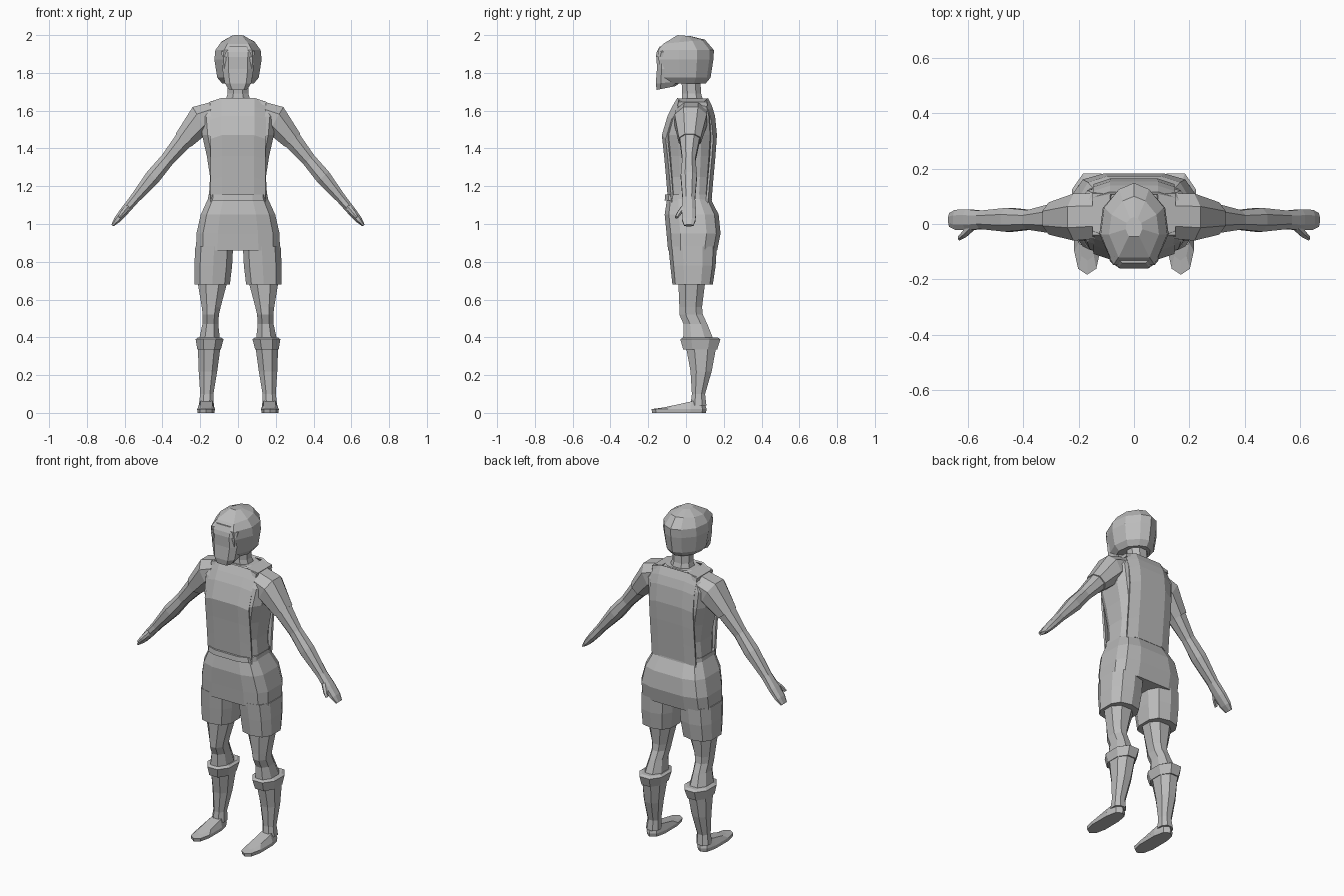
import bpy, bmesh, math

if "Cube" in bpy.data.objects:
    bpy.data.objects.remove(bpy.data.objects["Cube"], do_unlink=True)

grey = bpy.data.materials.new("plain_grey")
grey.use_nodes = True
colour = (.5, .5, .5, 1)
grey.diffuse_color = colour
grey.node_tree.nodes["Principled BSDF"].inputs["Base Color"].default_value = colour


def section(sides, power):
    """Unit cross-section, from round (power 1) to boxy (power near 0)."""
    points = []
    for i in range(sides):
        angle = (i + .5) * math.tau / sides
        c, s = math.cos(angle), math.sin(angle)
        points.append((math.copysign(abs(c) ** power, c), math.copysign(abs(s) ** power, s)))
    widest = max(u for u, v in points)
    deepest = max(v for u, v in points)
    return [(u / widest, v / deepest) for u, v in points]


ROUND = section(8, .9)
SOFT = section(10, .75)
BOXY = section(12, .55)
FACE = section(8, .55)

# Head plan: flat front, pointed back
half_head = [(.62, -1), (1, -.25), (.9, .4), (.45, .85)]
HEAD = half_head + [(0, 1)] + [(-u, v) for u, v in reversed(half_head)]


def ring(z, wide, deep, x=0, y=0, roll=0, slope=0):
    """One cross-section: half width, half depth, centre, roll and slope along y."""
    return z, wide, deep, x, y, math.radians(roll), slope


def leg_ring(z, wide, deep, y):
    """The legs spread slightly towards the ground."""
    return ring(z, wide, deep, x=.17 - z / 20, y=y)


def arm_ring(x, wide, deep, y=.015, roll=40):
    """The arms hang along one sloping line."""
    return ring(1.79 - 1.2 * x, wide, deep, x=x, y=y, roll=roll)


def finish(name, bm):
    bmesh.ops.recalc_face_normals(bm, faces=bm.faces)
    mesh = bpy.data.meshes.new(name)
    bm.to_mesh(mesh)
    bm.free()
    mesh.materials.append(grey)
    ob = bpy.data.objects.new(name, mesh)
    bpy.context.collection.objects.link(ob)
    return ob


def skin(bm, rows):
    """Bridge neighbouring rows of vertices with quads."""
    for low, high in zip(rows, rows[1:]):
        for a, b, c, d in zip(low, low[1:], high[1:], high):
            bm.faces.new((a, b, c, d))


def loft(name, shape, *rings, side=1):
    bm = bmesh.new()
    loops = []
    for z, wide, deep, x, y, roll, slope in rings:
        across, up = wide * math.cos(roll), wide * math.sin(roll)
        loops.append([bm.verts.new((side * (x + u * across), y + v * deep,
                                    z + u * up + v * deep * slope)) for u, v in shape])
    skin(bm, [loop + loop[:1] for loop in loops])
    bm.faces.new(loops[0])
    bm.faces.new(loops[-1])
    return finish(name, bm)


def pair(name, shape, *rings):
    loft("left_" + name, shape, *rings, side=1)
    loft("right_" + name, shape, *rings, side=-1)


def panel(name, rings, facing):
    """Shirt panel hung just outside the given rings, its edges bent inwards."""
    bm = bmesh.new()
    rows = []
    for z, wide, deep, x, y, roll, slope in rings:
        out = y + facing * (deep + .01)
        rows.append([bm.verts.new((across, out - facing * drop, z - drop))
                     for across, drop in ((-.145, .02), (-.085, 0), (.085, 0), (.145, .02))])
    skin(bm, rows)
    ob = finish(name, bm)
    thickness = ob.modifiers.new("thickness", "SOLIDIFY")
    thickness.thickness = .012
    thickness.offset = 0


# Head: hair cap, face beneath a fringe, neck
loft("hair", HEAD,
     ring(z=1.745, wide=.085, deep=.105),
     ring(z=1.775, wide=.11, deep=.13),
     ring(z=1.87, wide=.125, deep=.145),
     ring(z=1.92, wide=.12, deep=.148),
     ring(z=1.965, wide=.09, deep=.11, y=-.01, slope=.1),
     ring(z=1.997, wide=.03, deep=.035, y=-.01, slope=-.08))
loft("face", FACE,
     ring(z=1.72, wide=.05, deep=.05, y=-.105, slope=.2),
     ring(z=1.75, wide=.07, deep=.07, y=-.09, slope=.1),
     ring(z=1.82, wide=.083, deep=.064, y=-.09),
     ring(z=1.89, wide=.08, deep=.066, y=-.09))
loft("fringe", FACE,
     ring(z=1.885, wide=.085, deep=.06, y=-.1),
     ring(z=1.91, wide=.088, deep=.065, y=-.09),
     ring(z=1.94, wide=.07, deep=.06, y=-.08))
loft("neck", ROUND,
     ring(z=1.64, wide=.07, deep=.06, y=.035),
     ring(z=1.69, wide=.055, deep=.05, y=.03),
     ring(z=1.78, wide=.055, deep=.05, y=.025))

# Shirt: body, front and back panels, shoulder straps
shirt = [ring(z=1.13, wide=.155, deep=.1, y=.02),
         ring(z=1.25, wide=.148, deep=.11, y=.02),
         ring(z=1.36, wide=.165, deep=.12, y=.02),
         ring(z=1.47, wide=.19, deep=.13, y=.018),
         ring(z=1.57, wide=.2, deep=.11, y=.028),
         ring(z=1.62, wide=.17, deep=.09, y=.033),
         ring(z=1.665, wide=.085, deep=.066, y=.035)]
loft("torso", BOXY, *shirt)
panel("front_panel", shirt, facing=-1)
panel("back_panel", shirt, facing=1)
pair("shoulder_strap", section(4, .5),
     ring(z=1.635, wide=.035, deep=.08, x=.115, y=.035, roll=-15),
     ring(z=1.655, wide=.033, deep=.075, x=.118, y=.035, roll=-15))

# Arms: sleeve, bare arm with hand, thumb
pair("sleeve", ROUND,
     ring(z=1.59, wide=.065, deep=.08, x=.1, y=.03, roll=80),
     arm_ring(x=.2, wide=.08, deep=.085, y=.025, roll=60),
     arm_ring(x=.29, wide=.053, deep=.058, y=.02))
pair("arm", ROUND,
     arm_ring(x=.28, wide=.05, deep=.054, y=.02),
     arm_ring(x=.375, wide=.037, deep=.035),
     arm_ring(x=.45, wide=.041, deep=.043),
     arm_ring(x=.55, wide=.026, deep=.033),
     arm_ring(x=.6, wide=.023, deep=.038),
     arm_ring(x=.64, wide=.018, deep=.036),
     arm_ring(x=.665, wide=.007, deep=.025))
pair("thumb", section(6, 1),
     arm_ring(x=.58, wide=.015, deep=.02, y=-.005),
     arm_ring(x=.61, wide=.013, deep=.015, y=-.035),
     arm_ring(x=.63, wide=.007, deep=.01, y=-.05))

# Shorts: waistband, seat and two legs
loft("waistband", BOXY,
     ring(z=1.125, wide=.16, deep=.125, y=.012),
     ring(z=1.155, wide=.156, deep=.122, y=.012))
loft("shorts_seat", BOXY,
     ring(z=.86, wide=.222, deep=.13, y=.035),
     ring(z=.95, wide=.22, deep=.143, y=.04),
     ring(z=1.05, wide=.197, deep=.143, y=.03),
     ring(z=1.135, wide=.158, deep=.115, y=.015))
pair("shorts_leg", SOFT,
     leg_ring(z=.68, wide=.093, deep=.107, y=.035),
     leg_ring(z=.78, wide=.1, deep=.12, y=.037),
     leg_ring(z=.88, wide=.1, deep=.128, y=.035))

# Legs: thigh to calf, sock cuff, sock and shoe
pair("leg", ROUND,
     leg_ring(z=.8, wide=.08, deep=.08, y=.035),
     leg_ring(z=.68, wide=.076, deep=.07, y=.03),
     leg_ring(z=.56, wide=.05, deep=.06, y=.025),
     leg_ring(z=.52, wide=.043, deep=.062, y=.027),
     leg_ring(z=.47, wide=.042, deep=.063, y=.05),
     leg_ring(z=.39, wide=.055, deep=.08, y=.065))
pair("sock_cuff", ROUND,
     leg_ring(z=.335, wide=.062, deep=.09, y=.075),
     leg_ring(z=.39, wide=.074, deep=.106, y=.076),
     leg_ring(z=.4, wide=.06, deep=.09, y=.076))
pair("sock", ROUND,
     leg_ring(z=.35, wide=.06, deep=.08, y=.08),
     leg_ring(z=.22, wide=.049, deep=.056, y=.08),
     leg_ring(z=.1, wide=.035, deep=.035, y=.066),
     leg_ring(z=.04, wide=.04, deep=.042, y=.066))
pair("shoe", SOFT,
     leg_ring(z=0, wide=.045, deep=.142, y=-.037),
     leg_ring(z=.02, wide=.047, deep=.146, y=-.037),
     ring(z=.05, wide=.032, deep=.112, x=.167, y=-.02, slope=.22))
